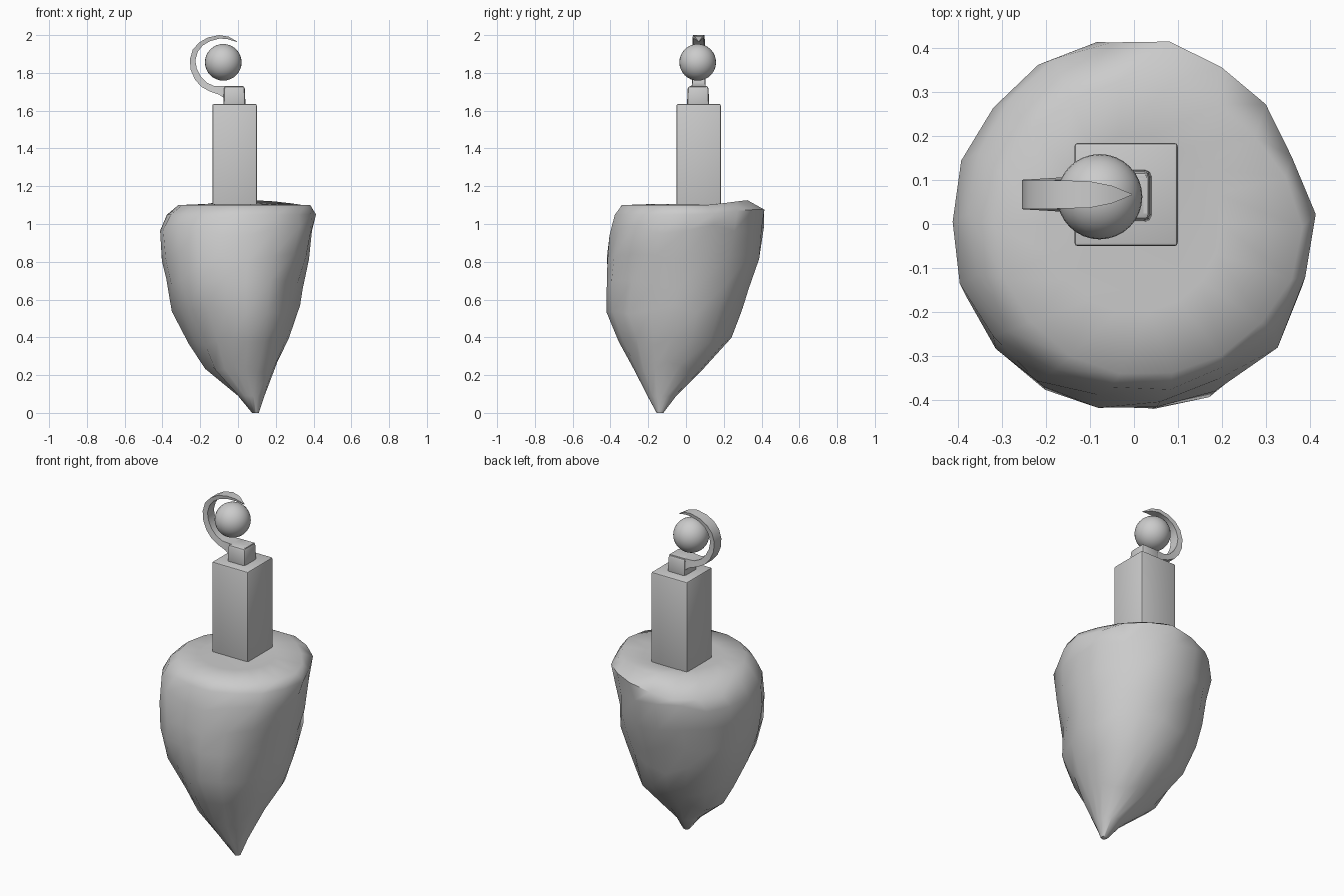
import bpy, bmesh, math, random
from mathutils import Vector

random.seed(11)
CX, CY = -0.018, 0.067   # pillar axis


def finish(bm, name, angle):
    bmesh.ops.recalc_face_normals(bm, faces=bm.faces)
    me = bpy.data.meshes.new(name)
    bm.to_mesh(me)
    bm.free()
    ob = bpy.data.objects.new(name, me)
    bpy.context.collection.objects.link(ob)
    bpy.ops.object.select_all(action='DESELECT')
    ob.select_set(True)
    bpy.context.view_layer.objects.active = ob
    bpy.ops.object.shade_smooth_by_angle(angle=math.radians(angle))
    return ob


def loft(rings, name, angle):
    bm = bmesh.new()
    loops = [[bm.verts.new(p) for p in r] for r in rings]
    for a, b in zip(loops, loops[1:]):
        n = len(a)
        for i in range(n):
            j = (i + 1) % n
            bm.faces.new((a[i], a[j], b[j], b[i]))
    bm.faces.new(loops[0])
    bm.faces.new(loops[-1])
    return finish(bm, name, angle)


# Rock: height, x range, y range of each layer, from tip to plateau
layers = [
    (0.00, 0.075, 0.11, -0.155, -0.12),
    (0.09, 0.00, 0.14, -0.205, -0.05),
    (0.24, -0.180, 0.20, -0.285, 0.085),
    (0.38, -0.255, 0.265, -0.365, 0.215),
    (0.55, -0.340, 0.315, -0.425, 0.285),
    (0.68, -0.385, 0.345, -0.43, 0.345),
    (0.82, -0.405, 0.375, -0.43, 0.39),
    (0.97, -0.42, 0.395, -0.405, 0.415),
    (1.05, -0.375, 0.405, -0.385, 0.43),
    (1.10, -0.315, 0.37, -0.345, 0.33),
    (1.105, -0.20, 0.20, -0.20, 0.20),
]
# Local bulges and dents: position, reach, outward push
bumps = [
    ((0.36, -0.25, 0.93), 0.17, 0.05),
    ((0.17, -0.37, 0.57), 0.15, 0.025),
    ((-0.10, -0.40, 0.55), 0.18, -0.03),
    ((0.33, -0.18, 0.66), 0.15, -0.015),
    ((0.30, 0.28, 1.00), 0.22, -0.025),
    ((0.20, 0.15, 0.45), 0.30, 0.035),
    ((-0.25, 0.15, 0.45), 0.30, 0.04),
    ((-0.18, -0.25, 0.30), 0.22, -0.03),
    ((0.41, -0.05, 1.08), 0.15, 0.015),
]
SEG = 18
rings = []
for k, (z, x0, x1, y0, y1) in enumerate(layers):
    c = Vector(((x0 + x1) / 2, (y0 + y1) / 2, z))
    jit = 0.012 if 1 < k < 9 else 0.002
    ring = []
    for i in range(SEG):
        a = math.tau * i / SEG
        d = Vector((math.cos(a) * (x1 - x0) / 2, math.sin(a) * (y1 - y0) / 2, 0))
        p = c + d
        out = d.normalized()
        for pos, reach, push in bumps:
            t = (p - Vector(pos)).length / reach
            if t < 1:
                p += out * push * (1 - t * t)
        p += out * random.uniform(-jit, jit * 0.7)
        if 1 < k < 8:
            p.z += random.uniform(-0.03, 0.03)
        if 7 < k < 10:
            # rim rises at the back and slopes away at the back-left corner
            p.z += 0.13 * min(max(p.y - 0.12, 0), 0.2)
            slope = max(0, (p.y - p.x) * 0.7071 - 0.28)
            p.z -= min(0.5 * slope, 0.05)
        ring.append(p)
    rings.append(ring)
loft(rings, "rock", 60)


def block(name, sx, sy, z0, z1, cx, cy, bevel, top=1.0):
    bm = bmesh.new()
    bmesh.ops.create_cube(bm, size=1)
    for v in bm.verts:
        s = top if v.co.z > 0 else 1
        v.co = (cx + v.co.x * sx * s, cy + v.co.y * sy * s,
                (z0 + z1) / 2 + v.co.z * (z1 - z0))
    bmesh.ops.bevel(bm, geom=bm.edges[:], offset=bevel, segments=2,
                    profile=0.5, affect='EDGES')
    return finish(bm, name, 40)


# Square pillar and the hook's foot
block("pillar", 0.235, 0.235, 1.04, 1.635, CX, CY, 0.008)
block("hook_foot", 0.118, 0.118, 1.62, 1.730, CX - 0.001, CY - 0.003, 0.014, 0.93)

# Tapering hook: outer x, z, inner x, z, half width
hook = [
    (0.030, 1.660, 0.030, 1.730, 0.048),
    (-0.072, 1.665, -0.072, 1.730, 0.047),
    (-0.100, 1.685, -0.090, 1.730, 0.044),
    (-0.150, 1.702, -0.125, 1.730, 0.040),
    (-0.195, 1.727, -0.165, 1.748, 0.037),
    (-0.228, 1.765, -0.197, 1.780, 0.035),
    (-0.250, 1.815, -0.218, 1.822, 0.034),
    (-0.255, 1.870, -0.226, 1.866, 0.033),
    (-0.240, 1.922, -0.213, 1.912, 0.033),
    (-0.207, 1.960, -0.187, 1.945, 0.033),
    (-0.160, 1.987, -0.148, 1.968, 0.032),
    (-0.100, 2.000, -0.096, 1.982, 0.030),
    (-0.050, 1.992, -0.052, 1.978, 0.020),
    (-0.004, 1.966, -0.006, 1.963, 0.001),
]
loft([[(xo, CY - w, zo), (xo, CY + w, zo), (xi, CY + w * 0.9, zi), (xi, CY - w * 0.9, zi)]
      for xo, zo, xi, zi, w in hook], "hook", 60)

# Floating ball
bm = bmesh.new()
bmesh.ops.create_uvsphere(bm, u_segments=32, v_segments=16, radius=0.097)
bmesh.ops.translate(bm, verts=bm.verts, vec=(-0.078, 0.062, 1.856))
finish(bm, "ball", 60)
